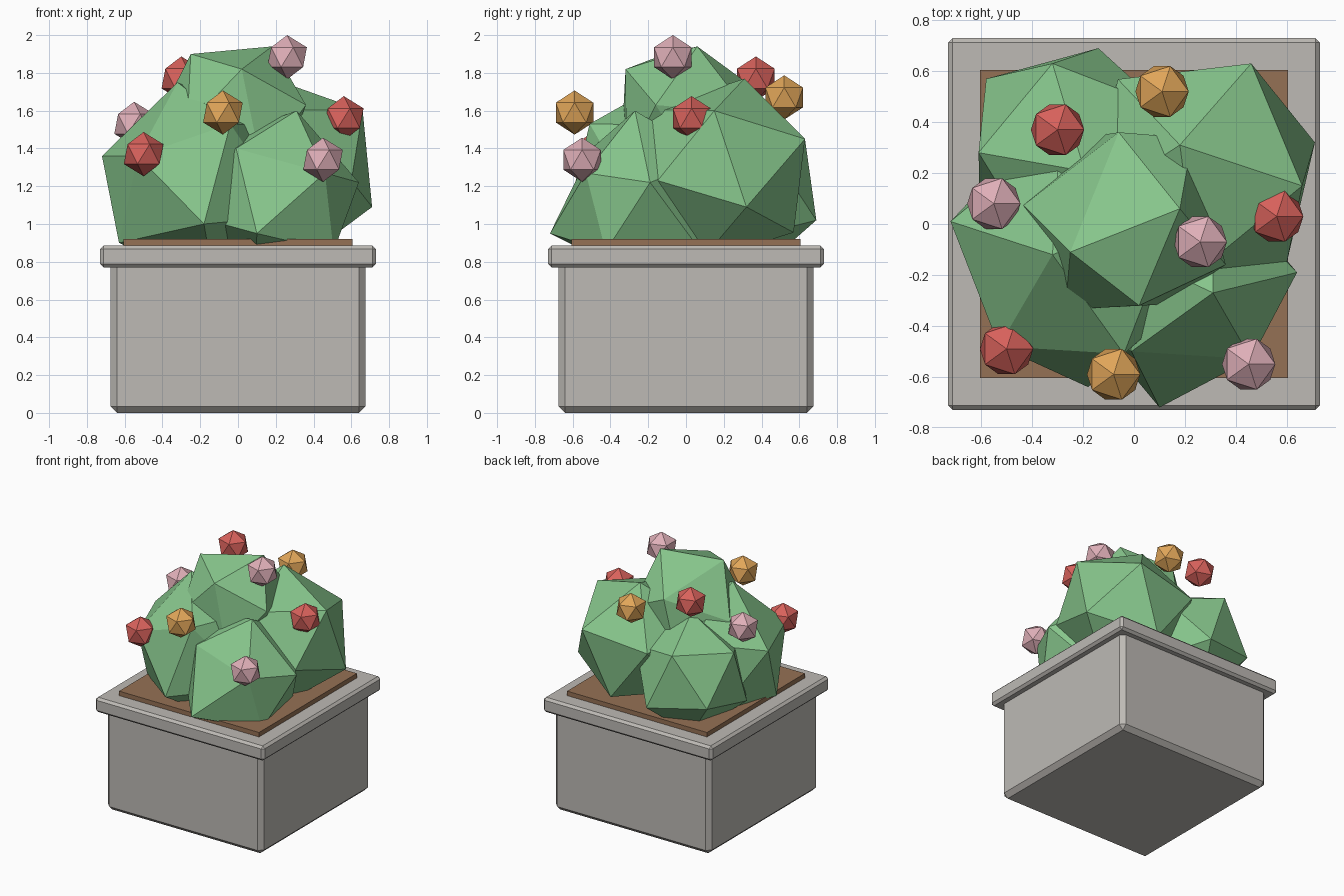
import bpy, bmesh
from mathutils import Vector, Matrix

if "Cube" in bpy.data.objects:
    bpy.data.objects.remove(bpy.data.objects["Cube"], do_unlink=True)


def material(name, rgb):
    mat = bpy.data.materials.new(name)
    mat.use_nodes = True
    mat.diffuse_color = (*rgb, 1)
    mat.node_tree.nodes["Principled BSDF"].inputs["Base Color"].default_value = (*rgb, 1)
    return mat


stone = material("warm grey stone", (0.51, 0.49, 0.46))
earth = material("brown earth", (0.30, 0.165, 0.09))
leaf = material("leaf green", (0.24, 0.56, 0.26))
pink = material("soft pink", (0.74, 0.43, 0.48))
red = material("coral red", (0.68, 0.12, 0.105))
amber = material("amber", (0.75, 0.38, 0.10))


def finish(bm, name, mat):
    """Turn a bmesh into a flat shaded object of one colour."""
    bmesh.ops.recalc_face_normals(bm, faces=bm.faces)
    mesh = bpy.data.meshes.new(name)
    bm.to_mesh(mesh)
    bm.free()
    mesh.materials.append(mat)
    obj = bpy.data.objects.new(name, mesh)
    bpy.context.collection.objects.link(obj)
    return obj


def square_block(name, half, bottom, top, mat, chamfer=0):
    bm = bmesh.new()
    bmesh.ops.create_cube(bm, size=1)
    for v in bm.verts:
        v.co = (v.co.x * 2 * half, v.co.y * 2 * half, top if v.co.z > 0 else bottom)
    obj = finish(bm, name, mat)
    if chamfer:
        bevel = obj.modifiers.new("chamfer", 'BEVEL')
        bevel.width = chamfer
        bevel.segments = 1


def frame(a, b):
    """Axes with z along a and b lying in the xz plane."""
    z = a.normalized()
    y = z.cross(b).normalized()
    return Matrix((y.cross(z), y, z)).transposed()


def leaf_clump(name, centre, radius, corners):
    """Twenty sided clump, turned to its first two corners and pulled to all of them."""
    centre = Vector(centre)
    corners = [Vector(c) for c in corners]
    bm = bmesh.new()
    bmesh.ops.create_icosphere(bm, subdivisions=1, radius=radius)
    tip = max(bm.verts, key=lambda v: v.co.z)
    near = tip.link_edges[0].other_vert(tip)
    turn = frame(corners[0] - centre, corners[1] - centre) @ frame(tip.co, near.co).transposed()
    for v in bm.verts:
        v.co = turn @ v.co + centre
    free = list(bm.verts)
    for corner in corners:
        v = min(free, key=lambda w: (w.co - corner).length)
        v.co = corner
        free.remove(v)
    finish(bm, name, leaf)


def blossom(name, place, mat):
    bm = bmesh.new()
    bmesh.ops.create_icosphere(bm, subdivisions=1, radius=0.117,
                               matrix=Matrix.Translation(place))
    finish(bm, name, mat)


# Planter with its rim and soil
square_block("planter_body", 0.675, 0, 0.84, stone, 0.034)
square_block("planter_rim", 0.73, 0.77, 0.885, stone, 0.018)
square_block("soil", 0.605, 0.8, 0.92, earth)

# Bush
leaf_clump("top_clump", (-0.02, 0, 1.55), 0.42,
           [(0.18, 0.06, 1.94), (-0.25, -0.11, 1.9), (0.02, -0.32, 1.82),
            (-0.06, 0.36, 1.72), (0.36, -0.16, 1.63)])
leaf_clump("front_right_clump", (-0.22, -0.11, 1.2), 0.54,
           [(-0.32, -0.12, 1.75), (-0.72, 0.01, 1.36), (-0.53, -0.48, 1.36),
            (-0.04, -0.51, 1.53), (-0.18, -0.64, 1), (-0.63, -0.22, 0.9)])
leaf_clump("front_left_clump", (0.2, -0.25, 1.15), 0.46,
           [(0.31, -0.27, 1.6), (0.64, -0.19, 1.22), (0.46, -0.53, 1.27),
            (0.1, -0.72, 0.95), (-0.01, -0.5, 1.4)])
leaf_clump("back_left_clump", (0.25, 0.19, 1.28), 0.5,
           [(0.18, 0.31, 1.77), (0.66, 0.15, 1.6), (0.46, 0.63, 1.45),
            (0.71, 0.32, 1.09), (0.6, -0.15, 1.23)])
leaf_clump("back_right_clump", (-0.25, 0.29, 1.17), 0.44,
           [(-0.32, 0.63, 1.45), (-0.61, 0.28, 1.42), (-0.58, 0.57, 1.08),
            (-0.14, 0.69, 1.02)])

# Blossoms
for label, mat, places in (
        ("pink", pink, [(0.26, -0.07, 1.883), (-0.55, 0.08, 1.53), (0.45, -0.55, 1.34)]),
        ("red", red, [(-0.3, 0.37, 1.77), (0.56, 0.03, 1.56), (-0.5, -0.49, 1.37)]),
        ("amber", amber, [(0.11, 0.52, 1.67), (-0.08, -0.59, 1.59)])):
    for i, place in enumerate(places):
        blossom(f"{label}_blossom_{i + 1}", place, mat)
